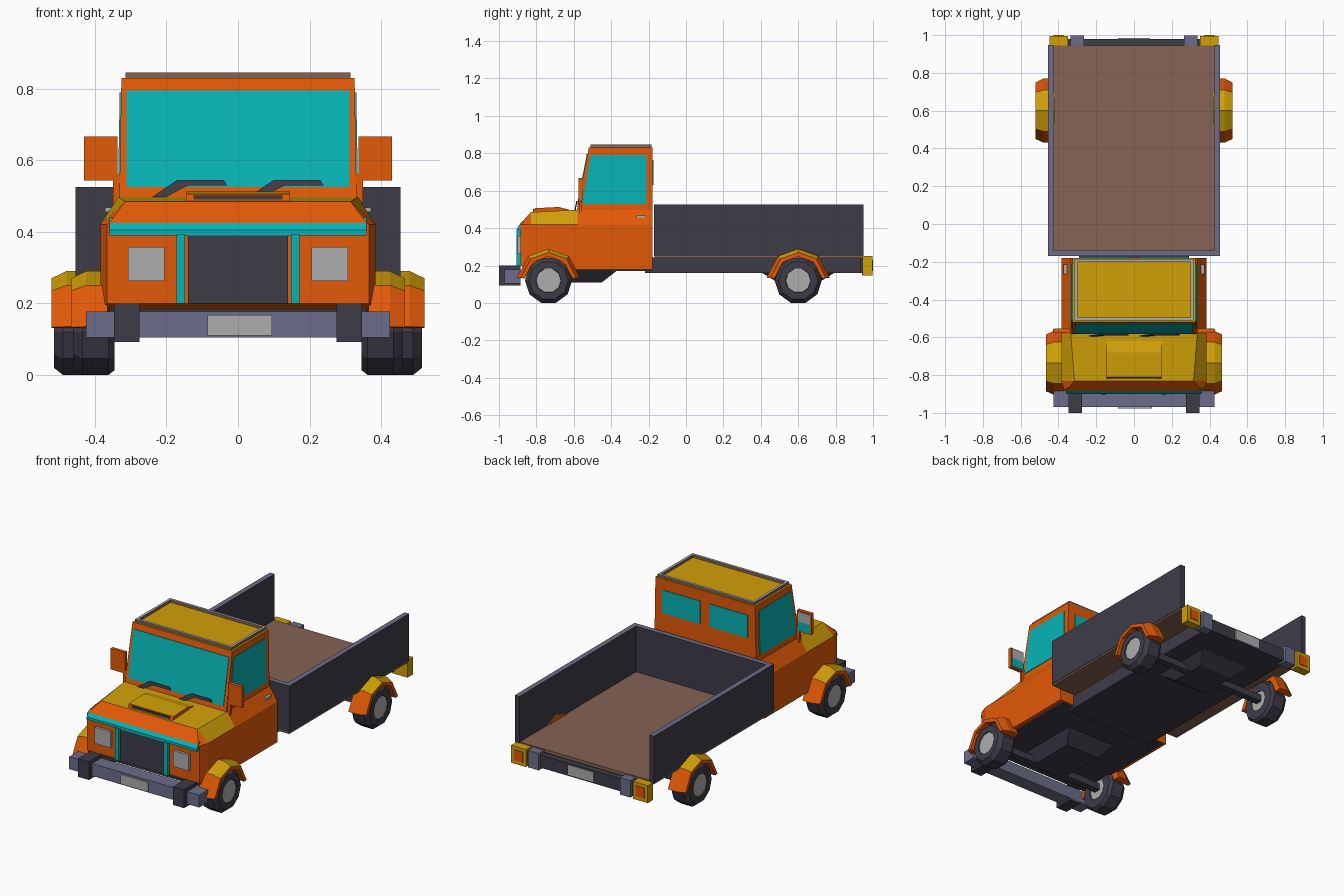
import bpy, bmesh, math
from mathutils import Vector

if "Cube" in bpy.data.objects:
    bpy.data.objects.remove(bpy.data.objects["Cube"])


def material(name, r, g, b):
    m = bpy.data.materials.new(name)
    m.diffuse_color = [(c / 255) ** 2.2 for c in (r, g, b)] + [1]
    m.use_nodes = True
    m.node_tree.nodes["Principled BSDF"].inputs["Base Color"].default_value = m.diffuse_color
    return m


ORANGE = material("orange_paint", 226, 90, 16)
YELLOW = material("yellow_paint", 208, 158, 16)
TEAL = material("teal_glass", 16, 178, 180)
DARK = material("dark_grey", 64, 62, 73)
SLATE = material("slate_metal", 108, 109, 136)
GREY = material("light_grey", 172, 172, 172)
BROWN = material("brown_wood", 132, 99, 84)


def loft(name, rings, mat, rule=None, mat2=None, closed=False, caps=True):
    """Skin equal-sized rings of points; faces matching rule get mat2."""
    bm = bmesh.new()
    vs = [[bm.verts.new(p) for p in r] for r in rings]
    n = len(rings[0])
    pairs = list(zip(vs, vs[1:])) + ([(vs[-1], vs[0])] if closed else [])
    for a, b in pairs:
        for i in range(n):
            j = (i + 1) % n
            bm.faces.new((a[i], a[j], b[j], b[i]))
    if caps and not closed:
        bm.faces.new(vs[0])
        bm.faces.new(vs[-1])
    bmesh.ops.recalc_face_normals(bm, faces=bm.faces[:])
    bm.normal_update()
    if rule:
        for f in bm.faces:
            f.material_index = int(rule(f.normal, f.calc_center_median()))
    me = bpy.data.meshes.new(name)
    bm.to_mesh(me)
    bm.free()
    me.materials.append(mat)
    if mat2:
        me.materials.append(mat2)
    ob = bpy.data.objects.new(name, me)
    bpy.context.collection.objects.link(ob)
    return ob


def prism(name, pts, off, mat, **k):
    off = Vector(off)
    return loft(name, [pts, [Vector(p) + off for p in pts]], mat, **k)


def box(name, x0, x1, y0, y1, z0, z1, mat, **k):
    return prism(name, [(x0, y0, z0), (x1, y0, z0), (x1, y1, z0), (x0, y1, z0)],
                 (0, 0, z1 - z0), mat, **k)


def up(n, c):
    return n.z > 0.6


# --- Lower cab body with sloped shoulders and hood
def section(y, w, t, zt, zb=0.18):
    return [(-w, y, zb), (-w, y, .42), (-t, y, zt), (t, y, zt), (w, y, .42), (w, y, zb)]


loft("cab_body", [section(-.885, .367, .36, .425, .2), section(-.83, .385, .315, .485),
                  section(-.58, .385, .335, .498), section(-.18, .385, .335, .498)],
     ORANGE, rule=lambda n, c: n.z > .5 and -.83 < c.y < -.5, mat2=YELLOW)
box("cab_underside", -.36, .36, -.87, -.185, .172, .185, DARK)

# --- Upper cab
loft("cab_top", [[(-.332, -.585, .49), (.332, -.585, .49), (.332, -.18, .49), (-.332, -.18, .49)],
                 [(-.326, -.52, .83), (.326, -.52, .83), (.326, -.18, .83), (-.326, -.18, .83)]],
     ORANGE, rule=up, mat2=YELLOW)


def shield_y(z):
    return -.585 + .065 * (z - .49) / .34


prism("windshield", [(x, shield_y(z) + .001, z) for x, z in
                     ((-.312, .525), (.312, .525), (.312, .795), (-.312, .795))], (0, -.005, 0), TEAL)
for s in (-1, 1):
    prism("side_window", [(s * (.331 - .006 * (z - .49) / .34), y, z) for y, z in
                          ((-.553, .53), (-.51, .79), (-.212, .79), (-.212, .53))],
          (s * .005, 0, 0), TEAL)
    box("rear_window", *sorted((s * .03, s * .28)), -.181, -.175, .63, .765, TEAL)
    box("door_handle", *sorted((s * .34, s * .372)), -.265, -.215, .455, .468, GREY)

# --- Roof rack frame
for x0, x1, y0, y1 in ((-.315, .315, -.51, -.495), (-.315, .315, -.2, -.185),
                       (-.315, -.3, -.495, -.2), (.3, .315, -.495, -.2)):
    box("roof_rack_rail", x0, x1, y0, y1, .828, .846, BROWN, rule=up, mat2=GREY)

# --- Hood scoop
prism("hood_scoop", [(-.145, -.82, .48), (-.145, -.81, .506), (-.145, -.68, .513),
                     (-.145, -.62, .497), (-.145, -.62, .48)], (.29, 0, 0),
      ORANGE, rule=up, mat2=YELLOW)
box("scoop_slot", -.125, .125, -.818, -.81, .49, .502, DARK)

# --- Wipers
for x in (-.24, .03):
    prism("wiper", [(a + x, shield_y(z) - .006, z) for a, z in
                    ((0, .498), (.04, .498), (.1, .53), (.21, .53), (.2, .545), (.07, .545))],
          (0, -.006, 0), DARK)

# --- Front grille, trim and headlights
prism("front_trim", [(-.36, -.885, .425), (-.36, -.87, .44), (-.36, -.86, .39), (-.36, -.9, .39),
                     (-.36, -.9, .405)], (.72, 0, 0), TEAL)
box("grille", -.14, .14, -.897, -.87, .2, .39, DARK)
for s in (-1, 1):
    box("grille_bar", *sorted((s * .148, s * .172)), -.905, -.87, .2, .392, TEAL)
    box("headlight", *sorted((s * .205, s * .308)), -.9, -.87, .262, .357, GREY)

# --- Front bumper
box("front_bumper", -.425, .425, -.97, -.885, .105, .178, SLATE)
box("front_plate", -.085, .095, -.976, -.969, .11, .167, GREY)
# --- Rear bumper
box("rear_bumper", -.36, .36, .93, .98, .16, .235, DARK)
box("rear_plate", -.085, .085, .979, .986, .167, .228, GREY)
for s in (-1, 1):
    box("front_bumper_post", *sorted((s * .275, s * .347)), -1, -.885, .092, .2, DARK)
    box("rear_bumper_post", *sorted((s * .265, s * .335)), .94, .997, .15, .25, SLATE)
    box("tail_light", *sorted((s * .35, s * .447)), .945, .996, .147, .25, YELLOW)
    box("tail_light_lens", *sorted((s * .37, s * .425)), .99, 1, .17, .23, ORANGE)

# --- Side mirrors
for s in (-1, 1):
    box("mirror_housing", *sorted((s * .337, s * .43)), -.576, -.556, .543, .667, ORANGE)
    box("mirror_glass_upper", *sorted((s * .345, s * .423)), -.557, -.552, .602, .66, GREY)
    box("mirror_glass_lower", *sorted((s * .345, s * .423)), -.557, -.552, .55, .602, TEAL)
    box("mirror_arm", *sorted((s * .325, s * .35)), -.572, -.558, .475, .56, ORANGE)

# --- Cargo bed with open back
box("bed_floor", -.452, .452, -.168, .945, .24, .256, BROWN)
for s in (-1, 1):
    box("bed_side_wall", *sorted((s * .425, s * .455)), -.17, .948, .25, .526,
        DARK, rule=up, mat2=SLATE)
box("bed_front_wall", -.425, .425, -.17, -.14, .25, .526, DARK, rule=up, mat2=SLATE)

# --- Chassis and underbody housings
box("chassis", -.29, .29, -.22, .945, .16, .242, DARK)
for name, y0, y1, z in (("engine_sump", -.82, -.36, .18), ("rear_axle_housing", .4, .8, .165)):
    loft(name, [[(-w, y0 + d, h), (w, y0 + d, h), (w, y1 - d, h), (-w, y1 - d, h)]
                for w, d, h in ((.17, 0, z), (.11, .09, .11))], DARK)


# --- Wheels and arched fenders
def lathe(name, s, cy, profile, angles, mat, full, **k):
    cz = .12
    rings = [[(s * x, cy + r * math.cos(a), cz + r * math.sin(a)) for x, r in profile]
             for a in map(math.radians, angles)]
    return loft(name, rings, mat, closed=full, **k)


for label, cy, dx in (("front", -.735, 0), ("rear", .6, .055)):
    for s in (-1, 1):
        ten = [36 * i for i in range(10)]
        tyre = [(.345, .06), (.345, .112), (.362, .126), (.435, .126), (.46, .105), (.46, .068), (.44, .06)]
        lathe(label + "_tyre", s, cy, [(x + dx, r) for x, r in tyre], ten, DARK, True)
        hub = [(s * (.35 + dx), cy + .069 * math.cos(math.radians(a)),
                .12 + .069 * math.sin(math.radians(a))) for a in ten]
        prism(label + "_hub", hub, (s * .105, 0, 0), GREY)
        arch = [(.365, .17), (.425, .17), (.467, .15), (.467, .128), (.365, .128)]
        lathe(label + "_fender", s, cy, [(x + dx, r) for x, r in arch],
              (5, 50, 90, 130, 175), ORANGE, False,
              rule=lambda n, c: n.z > .5, mat2=YELLOW)
    box(label + "_axle", -.36 - dx, .36 + dx, cy - .02, cy + .02, .11, .15, DARK)
